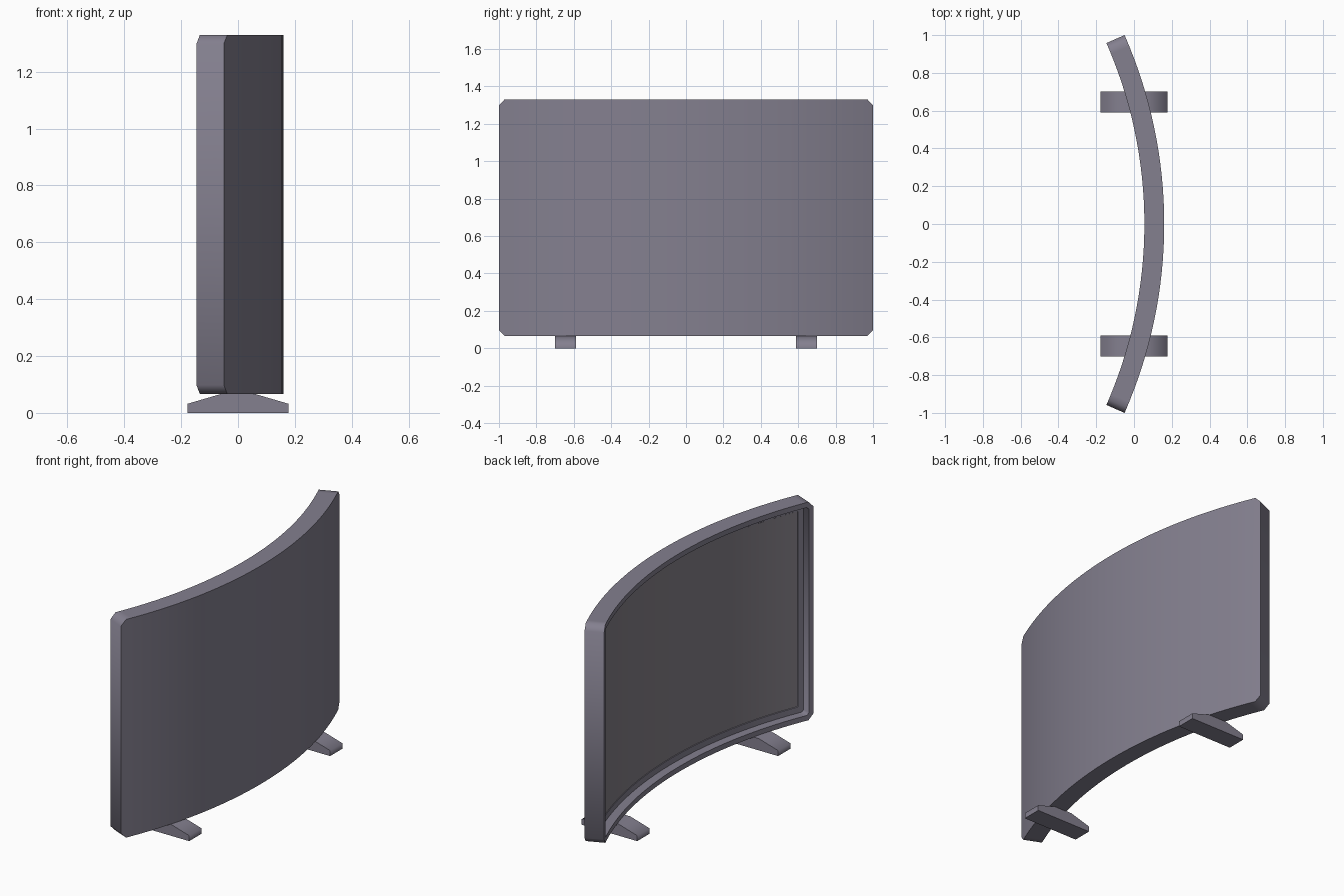
import bpy, bmesh, math
from mathutils import Vector

cube = bpy.data.objects.get("Cube")
if cube:
    bpy.data.objects.remove(cube, do_unlink=True)


def material(name, colour):
    mat = bpy.data.materials.new(name)
    mat.use_nodes = True
    mat.diffuse_color = colour
    mat.node_tree.nodes["Principled BSDF"].inputs["Base Color"].default_value = colour
    return mat


plastic = material("violet_grey_plastic", (0.23, 0.215, 0.275, 1))
glass = material("warm_grey_screen", (0.235, 0.217, 0.248, 1))

RADIUS = 2.486          # radius of the convex back
HALF_ANGLE = 0.414      # half of the arc the panel spans
CENTRE_X = -2.326       # axis of the bend
THICK = 0.105
RECESS = 0.05           # how far the screen sits behind the rim
BOTTOM, TOP = 0.066, 1.33
SEGMENTS = 32


def finish(bm, name, angle, materials):
    bmesh.ops.recalc_face_normals(bm, faces=bm.faces)
    mesh = bpy.data.meshes.new(name)
    bm.to_mesh(mesh)
    bm.free()
    obj = bpy.data.objects.new(name, mesh)
    for mat in materials:
        mesh.materials.append(mat)
    bpy.context.collection.objects.link(obj)
    bpy.ops.object.select_all(action='DESELECT')
    obj.select_set(True)
    bpy.context.view_layer.objects.active = obj
    bpy.ops.object.shade_smooth_by_angle(angle=math.radians(angle))


def outline(bm, depth, inset, cut):
    """Rectangle with clipped corners, at a depth behind the convex back."""
    w = RADIUS * HALF_ANGLE - inset
    lo, hi = BOTTOM + inset, TOP - inset
    pts = [(-w + cut, lo), (w - cut, lo), (w, lo + cut), (w, hi - cut),
           (w - cut, hi), (-w + cut, hi), (-w, hi - cut), (-w, lo + cut)]
    return [bm.verts.new((-depth, s, z)) for s, z in pts]


# Curved display: back, side wall, rim, recess, ledge and sunken screen
bm = bmesh.new()
floor = THICK - RECESS
rings = [outline(bm, *r) for r in ((0, 0, 0.032), (THICK, 0, 0.032),
                                   (THICK, 0.03, 0.012), (floor, 0.03, 0.012),
                                   (floor, 0.065, 0.004), (floor - 0.003, 0.067, 0.003))]
for a, b in zip(rings, rings[1:]):
    for i in range(len(a)):
        j = (i + 1) % len(a)
        bm.faces.new((a[i], a[j], b[j], b[i]))
bm.faces.new(rings[0])
bm.faces.new(rings[-1]).material_index = 1

# Slice into columns, then bend around the vertical axis
for i in range(1, SEGMENTS):
    y = RADIUS * HALF_ANGLE * (2 * i / SEGMENTS - 1)
    bmesh.ops.bisect_plane(bm, geom=bm.verts[:] + bm.edges[:] + bm.faces[:],
                           plane_co=(0, y, 0), plane_no=(0, 1, 0))
for v in bm.verts:
    angle, r = v.co.y / RADIUS, RADIUS + v.co.x
    v.co = Vector((CENTRE_X + r * math.cos(angle), r * math.sin(angle), v.co.z))
finish(bm, "curved_display", 50, [plastic, glass])


# Two low feet with softly shaded sloping tops
def foot(name, y):
    bm = bmesh.new()
    half = [(0.178, 0), (0.178, 0.032), (0.055, 0.068)]
    profile = half + [(-x, z) for x, z in reversed(half)]
    face = bm.faces.new([bm.verts.new((x, y - 0.056, z)) for x, z in profile])
    side = bmesh.ops.extrude_face_region(bm, geom=[face])["geom"]
    bmesh.ops.translate(bm, vec=(0, 0.112, 0),
                        verts=[g for g in side if isinstance(g, bmesh.types.BMVert)])
    finish(bm, name, 80, [plastic])


foot("front_foot", -0.645)
foot("back_foot", 0.645)
